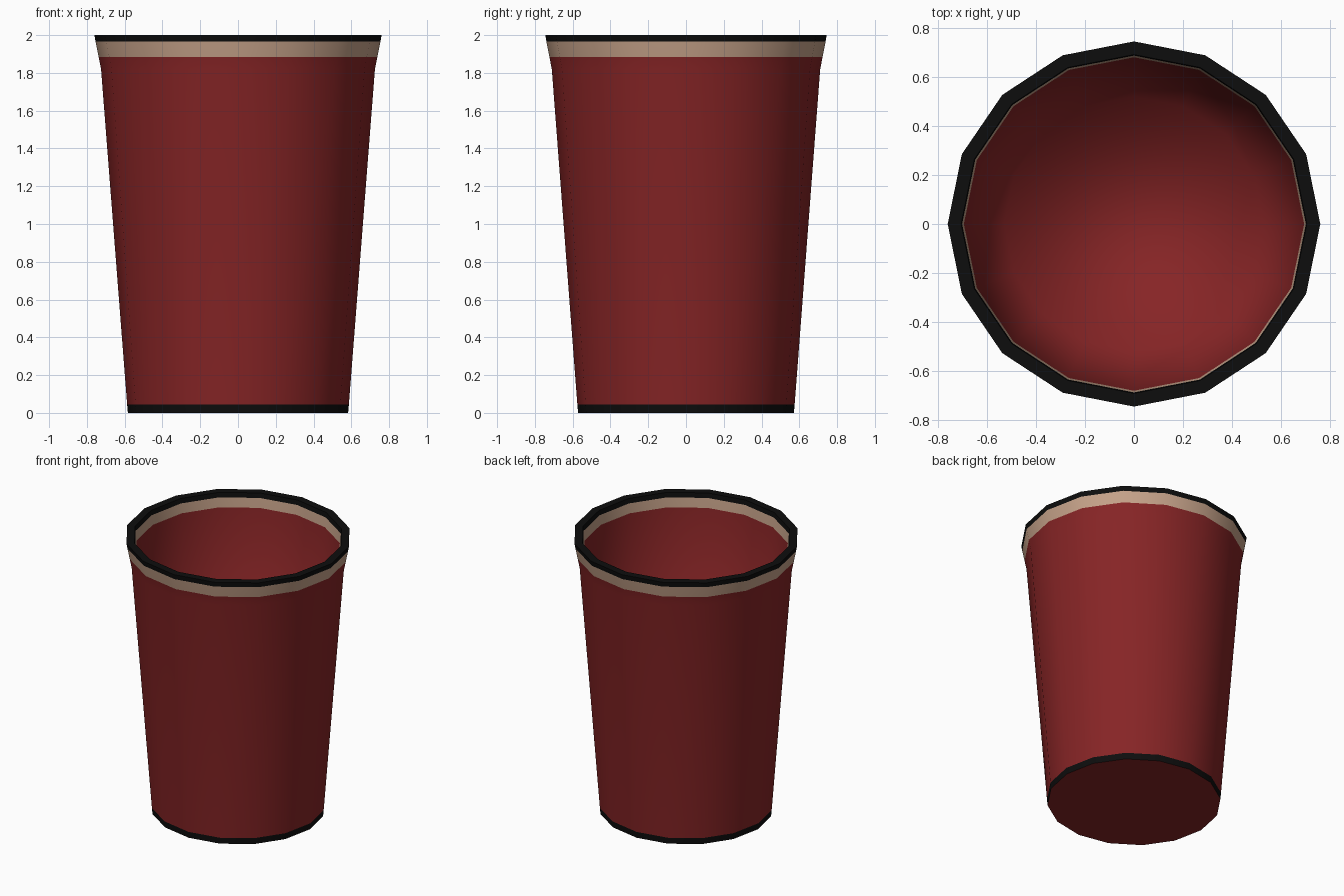
import bpy, bmesh, math

if "Cube" in bpy.data.objects:
    bpy.data.objects.remove(bpy.data.objects["Cube"])

SIDES = 16
Y_SCALE = 0.98  # the cup is very slightly oval


def material(name, rgb):
    m = bpy.data.materials.new(name)
    m.diffuse_color = (*rgb, 1)
    m.use_nodes = True
    m.node_tree.nodes["Principled BSDF"].inputs["Base Color"].default_value = m.diffuse_color
    return m


RED, BLACK, BEIGE = 0, 1, 2
mats = [material("dark red", (0.24, 0.018, 0.019)),
        material("black", (0.004, 0.004, 0.004)),
        material("beige", (0.56, 0.36, 0.25))]

# Profile from the underside, up the outside, over the rim, down the inside:
# (radius, height, colour of the band that follows, crease at this ring)
profile = [
    (0.583, 0.00, BLACK, True),
    (0.587, 0.045, RED, False),
    (0.725, 1.82, RED, False),
    (0.738, 1.885, BEIGE, False),
    (0.754, 1.965, BLACK, False),
    (0.760, 2.00, BLACK, True),
    (0.705, 2.00, BLACK, True),
    (0.701, 1.965, BEIGE, False),
    (0.694, 1.895, RED, False),
    (0.530, 0.06, RED, False),
]

bm = bmesh.new()
rings = []
for r, z, _, _ in profile:
    rings.append([bm.verts.new((r * math.cos(2 * math.pi * i / SIDES),
                                r * math.sin(2 * math.pi * i / SIDES) * Y_SCALE, z))
                  for i in range(SIDES)])

# Walls and rim
for k in range(len(rings) - 1):
    a, b = rings[k], rings[k + 1]
    for i in range(SIDES):
        j = (i + 1) % SIDES
        f = bm.faces.new((a[i], a[j], b[j], b[i]))
        f.material_index = profile[k][2]

# Underside and inner floor
bm.faces.new(rings[0][::-1])
bm.faces.new(rings[-1])

for f in bm.faces:
    f.smooth = True
for ring, row in zip(rings, profile):
    if row[3]:
        for i in range(SIDES):
            bm.edges.get((ring[i], ring[(i + 1) % SIDES])).smooth = False

mesh = bpy.data.meshes.new("cup")
bm.to_mesh(mesh)
bm.free()
for m in mats:
    mesh.materials.append(m)
cup = bpy.data.objects.new("cup", mesh)
bpy.context.collection.objects.link(cup)
